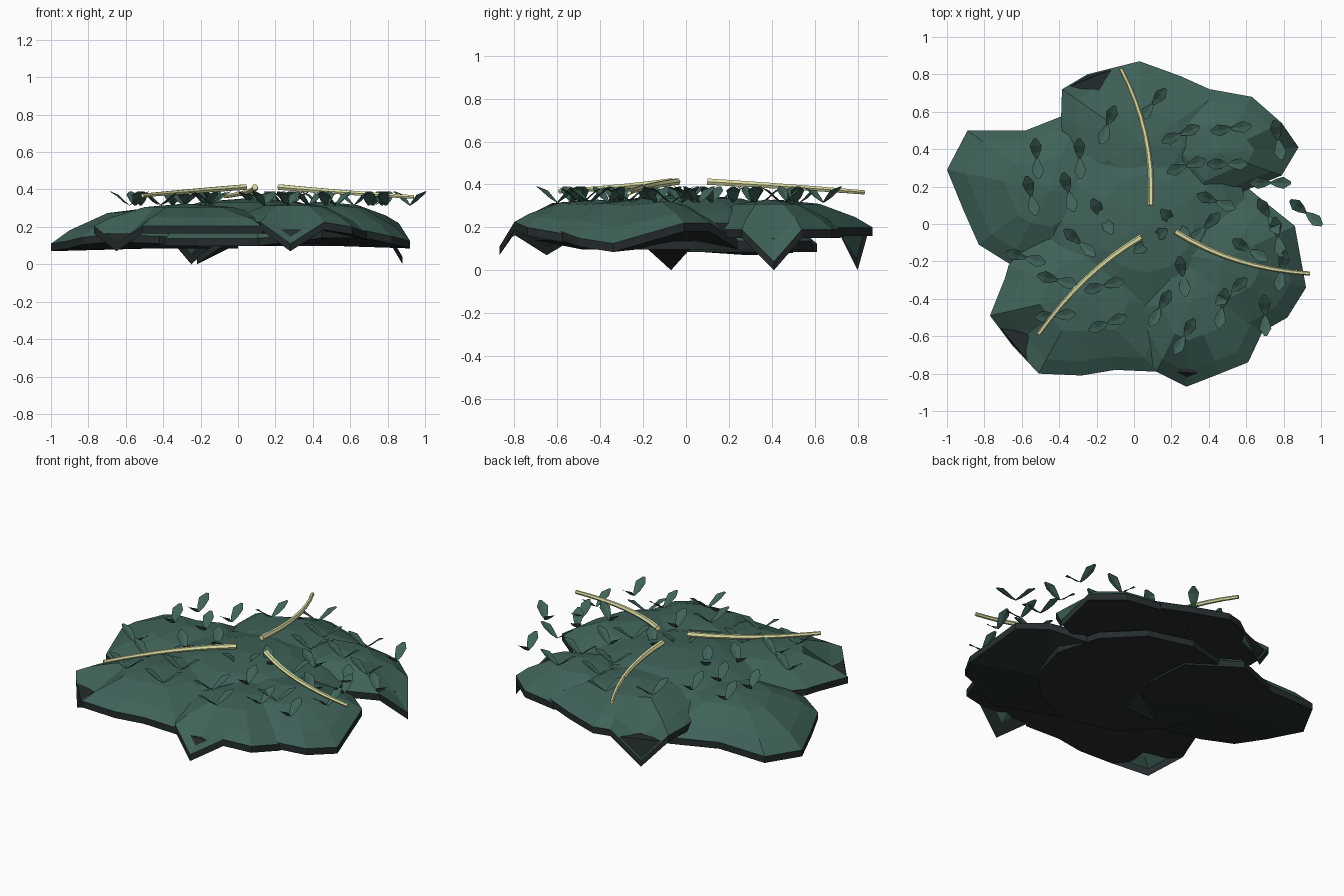
import bpy, bmesh, math
from mathutils import Vector

if "Cube" in bpy.data.objects:
    bpy.data.objects.remove(bpy.data.objects["Cube"])


def material(name, rgb):
    m = bpy.data.materials.new(name)
    m.diffuse_color = (*rgb, 1)
    m.use_nodes = True
    m.node_tree.nodes["Principled BSDF"].inputs["Base Color"].default_value = m.diffuse_color
    return m


GREEN = material("leaf green", (0.050, 0.122, 0.100))
DARK = material("dark underside", (0.018, 0.025, 0.026))
STEM = material("pale stem", (0.74, 0.75, 0.38))


def finish(name, bm, mats):
    me = bpy.data.meshes.new(name)
    bm.to_mesh(me)
    bm.free()
    for m in mats:
        me.materials.append(m)
    ob = bpy.data.objects.new(name, me)
    bpy.context.collection.objects.link(ob)
    return ob


def pad(name, centre, top, edge, outline, special={}, dip=None, low=0.04, thick=0.04):
    """Domed pad with flat dark bottom; one rim point (dip) droops to height low."""
    bm = bmesh.new()
    c = Vector(centre)
    n = len(outline)
    up = []
    for f in (1.0, 0.82, 0.45):
        ring = []
        for i, p in enumerate(outline):
            q = c + (Vector(p) - c) * f
            rim = special.get(i, edge)
            z = rim + (top - rim) * (1 - f ** 2.3)
            if i == dip and f == 1.0:
                z = low
            elif i == dip and f > 0.5:
                z = edge - 0.055
            ring.append(bm.verts.new((q.x, q.y, z)))
        up.append(ring)
    peak = bm.verts.new((c.x, c.y, top))
    lo = [bm.verts.new(v.co - Vector((0, 0, thick))) for v in up[0]]
    for i in range(n):
        j = (i + 1) % n
        for k in range(2):
            bm.faces.new((up[k][i], up[k][j], up[k + 1][j], up[k + 1][i]))
        bm.faces.new((up[2][i], up[2][j], peak))
        bm.faces.new((lo[i], lo[j], up[0][j], up[0][i])).material_index = 1
    # Flat bottom fan, with the drooping corner as its own triangle
    flat = [v for i, v in enumerate(lo) if i != dip]
    hub = bm.verts.new((c.x, c.y, edge - thick))
    for a, b in zip(flat, flat[1:] + flat[:1]):
        bm.faces.new((b, a, hub)).material_index = 1
    if dip is not None:
        bm.faces.new((lo[(dip + 1) % n], lo[dip], lo[dip - 1])).material_index = 1
    return finish(name, bm, (GREEN, DARK))


def ring(x, y, r, n=12):
    return [(x + r * math.cos(a * math.tau / n), y + r * math.sin(a * math.tau / n))
            for a in range(n)]


# Overlapping domed pads, outlines counter-clockwise
pad("left_pad", (-0.45, 0.18), 0.305, 0.125,
    [(-0.1, -0.07), (0.0, 0.15), (-0.02, 0.42), (-0.3, 0.61), (-0.58, 0.50), (-0.89, 0.50),
     (-1.0, 0.29), (-0.91, 0.07), (-0.83, -0.11), (-0.67, -0.21), (-0.42, -0.25)],
    {5: 0.12, 6: 0.11, 7: 0.125, 8: 0.145, 9: 0.16, 10: 0.15})
pad("back_pad", (0.05, 0.42), 0.33, 0.20,
    [(0.3, 0.0), (0.52, 0.4), (0.45, 0.70), (0.25, 0.79), (0.03, 0.87), (-0.07, 0.845),
     (-0.25, 0.80), (-0.385, 0.72), (-0.39, 0.56), (-0.36, 0.25), (-0.1, 0.0)], dip=6)
pad("back_right_pad", (0.45, 0.38), 0.33, 0.19,
    [(0.3, 0.05), (0.62, 0.19), (0.79, 0.26), (0.88, 0.41), (0.79, 0.54), (0.63, 0.68),
     (0.41, 0.72), (0.15, 0.66), (0.05, 0.35)], dip=3)
pad("right_pad", (0.46, -0.2), 0.335, 0.14,
    [(0.45, -0.70), (0.68, -0.58), (0.82, -0.50), (0.92, -0.34), (0.86, -0.01), (0.71, 0.11),
     (0.55, 0.24), (0.25, 0.22), (-0.02, 0.02), (-0.22, -0.07), (-0.08, -0.18), (0.12, -0.5)],
    {0: 0.18, 1: 0.18, 2: 0.15, 3: 0.125, 4: 0.22, 5: 0.22}, dip=9)
pad("front_pad", (0.3, -0.42), 0.33, 0.225,
    [(0.12, -0.79), (0.28, -0.87), (0.46, -0.80), (0.61, -0.74), (0.69, -0.57), (0.66, -0.25),
     (0.4, -0.02), (0.08, -0.1), (-0.05, -0.45)], {3: 0.2, 4: 0.17}, dip=1, low=0.11)
pad("front_left_pad", (-0.28, -0.38), 0.325, 0.205,
    [(-0.1, -0.78), (0.13, -0.79), (0.28, -0.45), (0.15, -0.1), (-0.2, 0.06), (-0.5, -0.02),
     (-0.67, -0.22), (-0.69, -0.29), (-0.77, -0.49), (-0.65, -0.65), (-0.51, -0.80),
     (-0.28, -0.81)], dip=9, low=0.11)
pad("centre_pad", (0.07, 0.0), 0.355, 0.22, ring(0.05, 0.0, 0.58))
pad("base_pad", (0.05, 0.04), 0.29, 0.137, ring(0.06, 0.05, 0.54))

# Small leaf pairs: x, y, direction in degrees
PAIRS = [
    (0.10, 0.64, 50), (-0.14, 0.53, 70), (-0.52, 0.35, 95), (-0.29, 0.35, 92),
    (0.25, 0.48, 22), (0.52, 0.51, 8), (0.28, 0.31, 18), (0.50, 0.32, 0),
    (0.77, 0.45, 100), (-0.55, 0.15, 103), (-0.35, 0.17, 105), (-0.17, 0.04, 120),
    (0.22, 0.00, 135), (0.44, 0.12, -20), (-0.58, -0.18, 165), (-0.41, -0.30, 165),
    (-0.29, -0.10, 140), (-0.16, -0.33, 15), (-0.42, -0.49, 5), (-0.14, -0.53, 20),
    (0.09, -0.09, 35), (0.26, -0.28, 100), (0.14, -0.45, 60), (0.27, -0.60, 60),
    (0.47, -0.45, 80), (0.52, -0.36, 40), (0.70, -0.49, 92), (0.62, -0.14, 150),
    (0.72, 0.04, 120), (0.77, -0.07, 100), (0.79, -0.25, 80), (0.73, 0.22, 0),
    (0.92, 0.06, -38), (0.38, -0.02, 45)]
bm = bmesh.new()
# Leaf profile: distance out, half width, height
PROFILE = [(0.0, 0.006, 0.315), (0.035, 0.022, 0.335), (0.075, 0.032, 0.368),
           (0.118, 0.008, 0.39)]
for x, y, deg in PAIRS:
    for turn in (0, 180):
        a = math.radians(deg + turn)
        d, s = Vector((math.cos(a), math.sin(a))), Vector((-math.sin(a), math.cos(a)))
        rows = []
        for out, w, z in PROFILE:
            row = []
            for side, lift in ((-1, 0.004), (0, -0.004), (1, 0.004)):
                p = Vector((x, y)) + d * out * 0.92 + s * w * side
                row.append(bm.verts.new((p.x, p.y, z + lift * (w > 0.01))))
            rows.append(row)
        for r, q in zip(rows, rows[1:]):
            for k in (0, 1):
                bm.faces.new((r[k], q[k], q[k + 1], r[k + 1]))
bm.normal_update()
for f in bm.faces:
    if f.normal.z < 0:
        f.normal_flip()
finish("small_leaves", bm, (GREEN,))


# Curved tapering stems lying over the pads
def stem(name, a, b, c, sides=6, steps=8):
    a, b, c = map(Vector, (a, b, c))
    bm = bmesh.new()
    rings = []
    for i in range(steps + 1):
        t = i / steps
        p = a * (1 - t) ** 2 + b * 2 * t * (1 - t) + c * t * t
        tan = ((b - a) * (1 - t) + (c - b) * t).normalized()
        s = tan.cross(Vector((0, 0, 1))).normalized()
        u = s.cross(tan)
        r = 0.017 - 0.006 * t
        rings.append([bm.verts.new(p + (s * math.cos(k * math.tau / sides)
                                        + u * math.sin(k * math.tau / sides)) * r)
                      for k in range(sides)])
    for r, q in zip(rings, rings[1:]):
        for k in range(sides):
            m = (k + 1) % sides
            bm.faces.new((r[k], r[m], q[m], q[k]))
    bm.faces.new(rings[0])
    bm.faces.new(rings[-1])
    bmesh.ops.recalc_face_normals(bm, faces=bm.faces)
    return finish(name, bm, (STEM,))


stem("back_stem", (0.09, 0.10, 0.413), (0.11, 0.49, 0.39), (-0.07, 0.83, 0.363))
stem("right_stem", (0.22, -0.04, 0.413), (0.53, -0.24, 0.385), (0.94, -0.265, 0.36))
stem("left_stem", (0.04, -0.07, 0.413), (-0.27, -0.25, 0.39), (-0.51, -0.59, 0.368))
